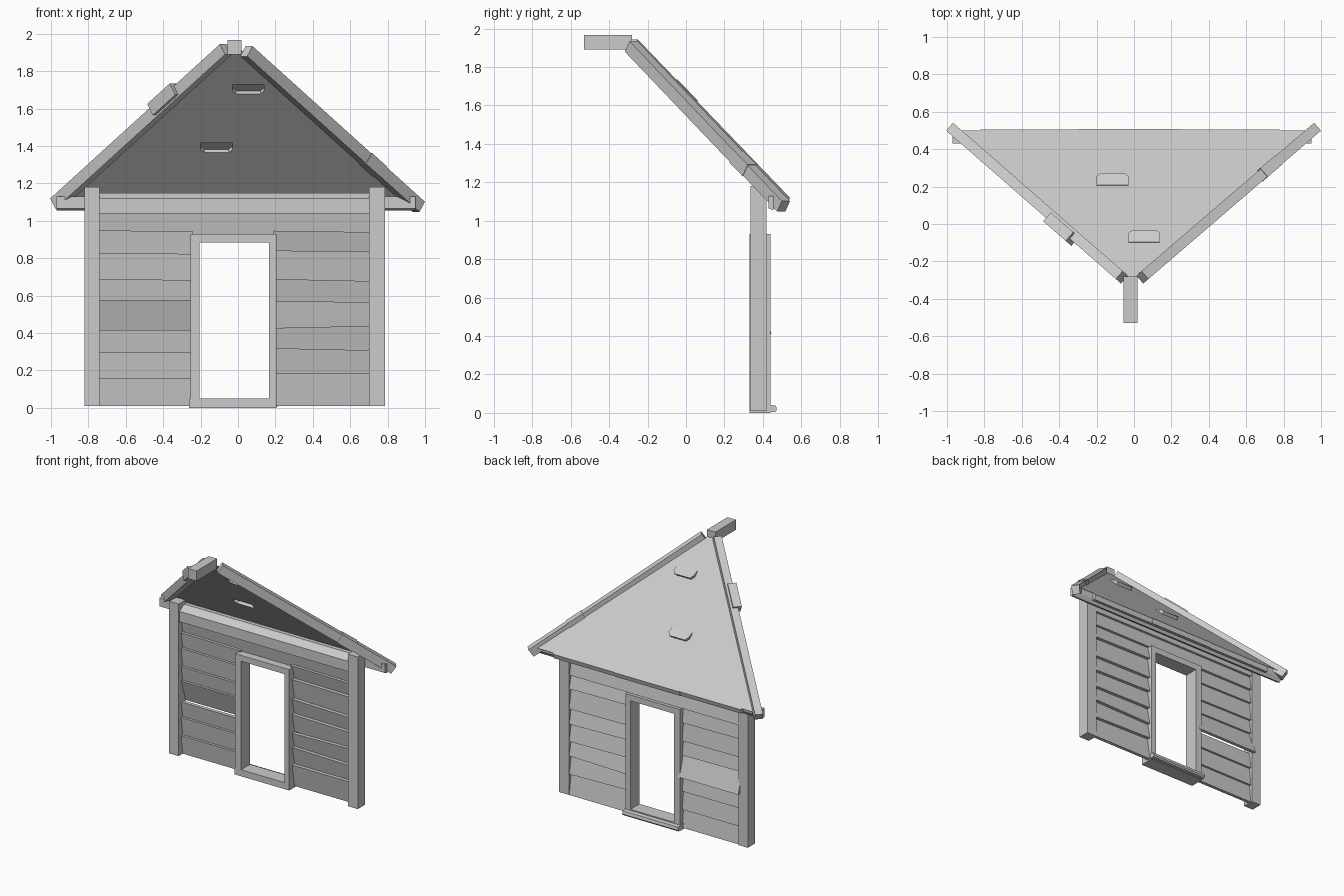
import bpy, bmesh
from mathutils import Vector

if "Cube" in bpy.data.objects:
    bpy.data.objects.remove(bpy.data.objects["Cube"])


def finish(name, bm):
    bmesh.ops.recalc_face_normals(bm, faces=bm.faces[:])
    me = bpy.data.meshes.new(name)
    bm.to_mesh(me)
    bm.free()
    ob = bpy.data.objects.new(name, me)
    bpy.context.collection.objects.link(ob)
    return ob


def loft(name, a, b):
    """Solid between two matching rings of points."""
    bm = bmesh.new()
    ra = [bm.verts.new(p) for p in a]
    rb = [bm.verts.new(p) for p in b]
    n = len(ra)
    for i in range(n):
        j = (i + 1) % n
        bm.faces.new((ra[i], ra[j], rb[j], rb[i]))
    bm.faces.new(ra)
    bm.faces.new(rb)
    return finish(name, bm)


def along_x(name, x0, x1, prof0, prof1=None):
    """Extrude a (y, z) profile along x, optionally to a different end."""
    return loft(name, [(x0, y, z) for y, z in prof0],
                [(x1, y, z) for y, z in (prof1 or prof0)])


def box(name, x0, x1, y0, y1, z0, z1):
    return along_x(name, x0, x1, [(y0, z0), (y1, z0), (y1, z1), (y0, z1)])


def beam(name, a, b, w, h):
    a, b = Vector(a), Vector(b)
    d = (b - a).normalized()
    side = d.cross(Vector((0, 0, 1))).normalized() * w / 2
    up = side.cross(d).normalized() * h / 2
    ring = [side + up, up - side, -side - up, side - up]
    return loft(name, [a + r for r in ring], [b + r for r in ring])


# corner posts
box("post_left", -0.82, -0.74, 0.335, 0.42, 0.01, 1.18)
box("post_right", 0.70, 0.785, 0.335, 0.42, 0.01, 1.18)

# top wall beam with sloped upper face
along_x("wall_beam", -0.80, 0.77,
        [(0.345, 1.04), (0.415, 1.04), (0.415, 1.15), (0.395, 1.15), (0.345, 1.12)])


# clapboards, lower edge leaning outward
def plank(name, x0, x1, z0, z1, out, skew=0.0):
    def prof(s):
        return [(out - 0.025, z0 + s), (out, z0 + s), (0.393, z1 + s), (0.365, z1 + s)]
    along_x(name, x0, x1, prof(skew), prof(-skew))


left = [0.01, 0.15, 0.29, 0.41, 0.57, 0.68, 0.82, 0.94]
right = [0.01, 0.175, 0.305, 0.425, 0.56, 0.675, 0.83, 0.935]
skews = [0.0, 0.006, -0.006, 0.004, 0.006, 0.003, 0.004]
for i in range(7):
    plank(f"plank_left_{i}", -0.755, -0.24, left[i], left[i + 1] + 0.006,
          0.445 if i == 3 else 0.41, 0.0 if i < 4 else 0.003)
    plank(f"plank_right_{i}", 0.19, 0.74, right[i], right[i + 1] + 0.008,
          0.42, skews[i])
plank("plank_over_door", -0.75, 0.71, 0.93, 1.06, 0.415)

# door frame and sill
box("door_jamb_left", -0.255, -0.205, 0.33, 0.44, 0.03, 0.93)
box("door_jamb_right", 0.165, 0.205, 0.33, 0.44, 0.03, 0.93)
box("door_header", -0.205, 0.165, 0.33, 0.44, 0.885, 0.93)
box("door_base", -0.262, 0.205, 0.33, 0.44, 0.0, 0.05)
along_x("door_sill", -0.262, 0.212,
        [(0.43, 0.004), (0.465, 0.004), (0.473, 0.015), (0.468, 0.037), (0.43, 0.043)])


# roof sheet with two lifted shingles
def roof(x, y, lift=0.0):
    return Vector((x, y + 0.72 * lift, 1.627 - 1.03 * y + 0.695 * lift))


def shingle_outline(x, y):
    return [(x, y), (x + 0.17, y), (x + 0.17, y + 0.033), (x + 0.15, y + 0.05),
            (x + 0.02, y + 0.05), (x, y + 0.033)]


shingles = [shingle_outline(-0.20, 0.205), shingle_outline(-0.03, -0.10)]
bm = bmesh.new()
holes = []
for outline in [[(-0.955, 0.50), (0.945, 0.50), (-0.01, -0.30)]] + shingles:
    vs = [bm.verts.new(roof(x, y)) for x, y in outline]
    for i in range(len(vs)):
        bm.edges.new((vs[i - 1], vs[i]))
    holes.append(vs)
bmesh.ops.triangle_fill(bm, edges=bm.edges[:], use_beauty=True,
                        normal=Vector((0, 0.72, 0.695)))
for outline, base in zip(shingles, holes[1:]):
    top = [bm.verts.new(roof(x, y, 0.004 if i < 2 else 0.024))
           for i, (x, y) in enumerate(outline)]
    bm.faces.new(top)
    for i in range(len(top)):
        bm.faces.new((base[i - 1], base[i], top[i], top[i - 1]))
finish("roof_panel", bm)

# hip beams and ridge stub
beam("hip_beam_left", (-0.972, 0.508, 1.092), (-0.065, -0.285, 1.917), 0.056, 0.066)
beam("hip_beam_right", (0.967, 0.508, 1.075), (0.045, -0.285, 1.907), 0.056, 0.066)
box("ridge_beam", -0.055, 0.018, -0.53, -0.28, 1.89, 1.967)

# chipped edges on the hip beams
beam("hip_chip_left", (-0.45, 0.025, 1.595), (-0.33, -0.08, 1.704), 0.062, 0.072)
beam("hip_chip_right", (0.68, 0.262, 1.334), (0.76, 0.331, 1.262), 0.062, 0.072)

# eave beam under the roof edge and three trim boards
along_x("eave_beam", -0.97, 0.95,
        [(0.43, 1.065), (0.455, 1.055), (0.475, 1.085), (0.475, 1.13), (0.43, 1.13)])
for i, (x0, x1, dy) in enumerate([(-0.82, -0.30, 0.0), (-0.30, 0.25, 0.004), (0.25, 0.78, 0.0)]):
    along_x(f"eave_trim_{i}", x0, x1,
            [(0.468, 1.075), (0.495 + dy, 1.07), (0.505 + dy, 1.105), (0.478, 1.13)])
